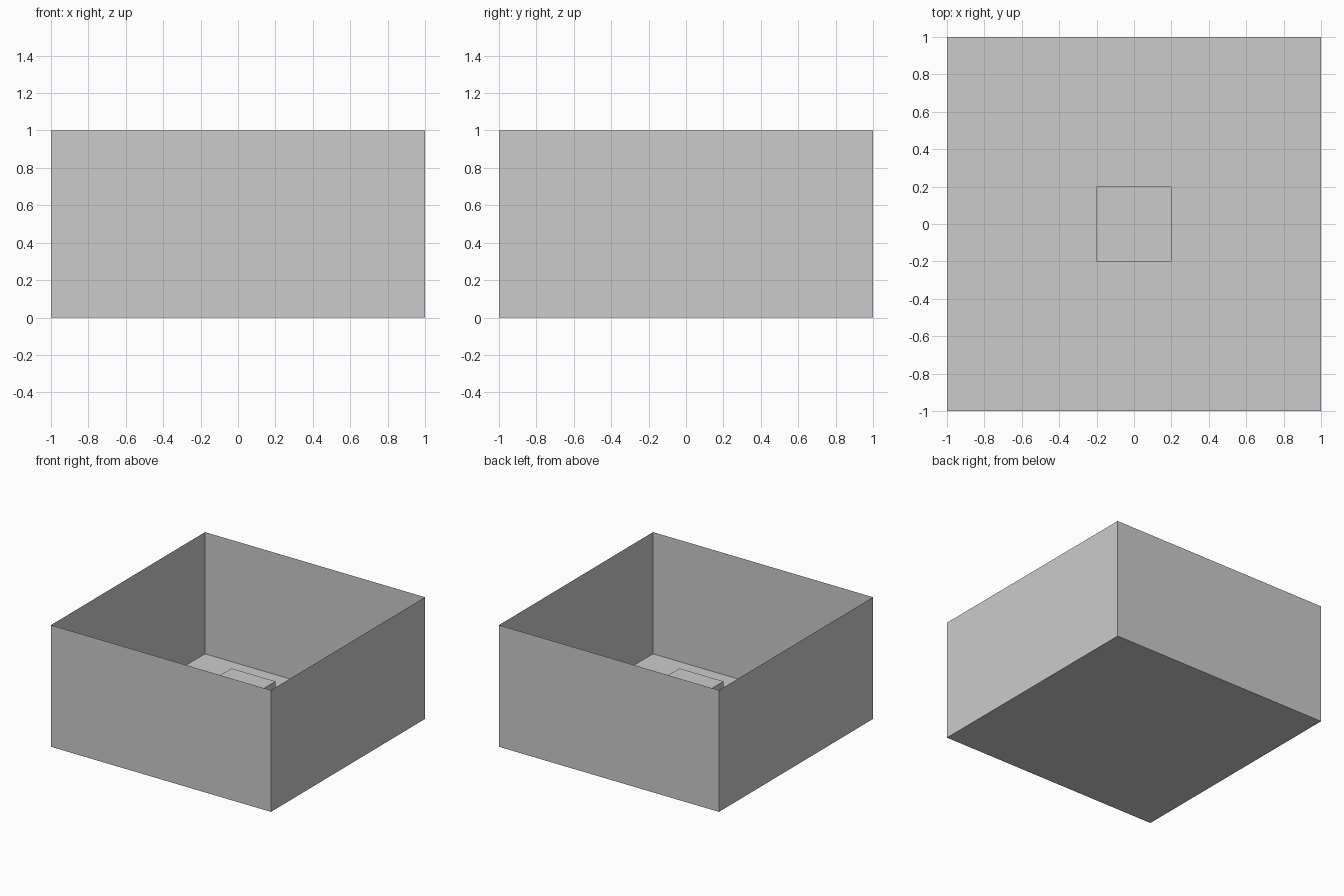
import bpy, bmesh

if "Cube" in bpy.data.objects:
    bpy.data.objects.remove(bpy.data.objects["Cube"])


def make_box(name, size, height, open_top=False):
    """Box standing on z = 0, optionally without its top face."""
    bm = bmesh.new()
    bmesh.ops.create_cube(bm, size=1)
    bmesh.ops.translate(bm, verts=bm.verts, vec=(0, 0, 0.5))
    bmesh.ops.scale(bm, verts=bm.verts, vec=(size, size, height))
    if open_top:
        bm.normal_update()
        top = [f for f in bm.faces if f.normal.z > 0.9]
        bmesh.ops.delete(bm, geom=top, context='FACES_ONLY')
    mesh = bpy.data.meshes.new(name)
    bm.to_mesh(mesh)
    bm.free()
    obj = bpy.data.objects.new(name, mesh)
    bpy.context.collection.objects.link(obj)
    return obj


# Thin-walled open container: floor and four walls
make_box("open_box", 2.0, 1.0, open_top=True)

# Small cube resting in the middle of the floor
make_box("inner_cube", 0.4, 0.4)
